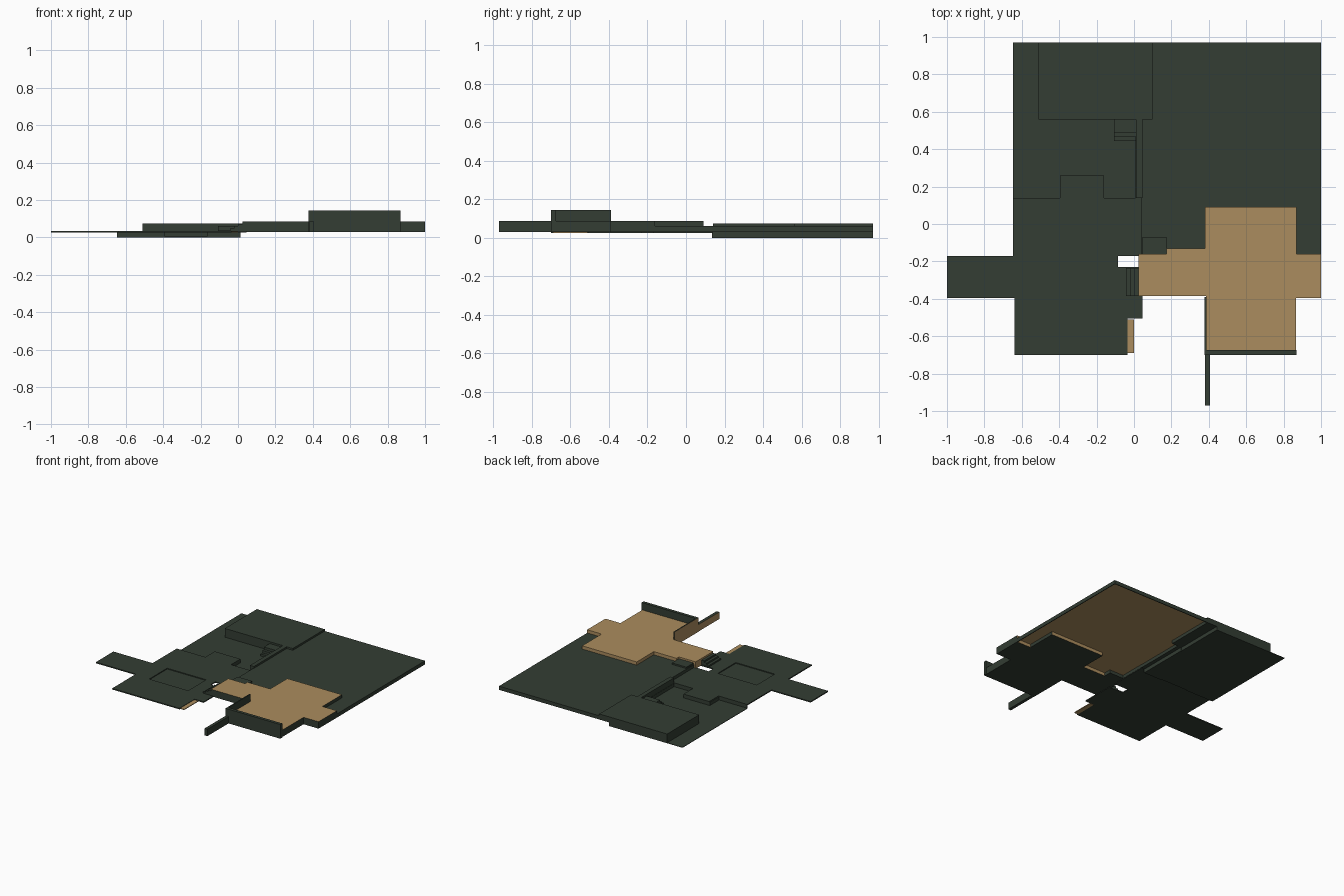
import bpy, bmesh


def material(name, rgb):
    m = bpy.data.materials.new(name)
    m.diffuse_color = (*rgb, 1)
    return m


GREEN = material("dark_green", (0.033, 0.047, 0.033))
TAN = material("tan", (0.41, 0.265, 0.112))


def prism(name, pts, z0, z1, mat=GREEN, second=None, rule=None):
    """Extrude an outline from z0 to z1; faces whose normal meets rule get the second colour."""
    bm = bmesh.new()
    base = bm.faces.new([bm.verts.new((x, y, z0)) for x, y in pts])
    ext = bmesh.ops.extrude_face_region(bm, geom=[base], use_keep_orig=True)
    for v in ext["geom"]:
        if isinstance(v, bmesh.types.BMVert):
            v.co.z = z1
    bmesh.ops.recalc_face_normals(bm, faces=bm.faces)
    bm.normal_update()
    if rule:
        for f in bm.faces:
            f.material_index = 1 if rule(f.normal) else 0
    me = bpy.data.meshes.new(name)
    bm.to_mesh(me)
    bm.free()
    me.materials.append(mat)
    if second:
        me.materials.append(second)
    ob = bpy.data.objects.new(name, me)
    bpy.context.collection.objects.link(ob)
    return ob


def box(name, x0, x1, y0, y1, z0, z1, *args):
    return prism(name, [(x0, y0), (x1, y0), (x1, y1), (x0, y1)], z0, z1, *args)


# Raised lawn: thin sheet, tan underneath, wrapped around the house floor
prism("upper_lawn",
      [(0.045, -0.16), (0.175, -0.16), (0.175, -0.13), (0.38, -0.13), (0.38, 0.09),
       (0.87, 0.09), (0.87, -0.16), (1, -0.16), (1, 0.97), (0.10, 0.97),
       (0.10, 0.56), (0.045, 0.56)],
      0.056, 0.06, GREEN, TAN, lambda n: n.z < -0.5)
box("lawn_skirt_right", 0.994, 1, -0.16, 0.97, 0.03, 0.06)
box("lawn_skirt_back", 0.10, 1, 0.964, 0.97, 0.03, 0.06)
box("lawn_skirt_left", 0.041, 0.047, -0.16, 0.14, 0.03, 0.06)

# House floor
prism("house_floor",
      [(0.025, -0.385), (0.385, -0.385), (0.385, -0.675), (0.865, -0.675),
       (0.865, -0.395), (1, -0.395), (1, -0.16), (0.87, -0.16), (0.87, 0.09),
       (0.38, 0.09), (0.38, -0.13), (0.175, -0.13), (0.175, -0.16), (0.025, -0.16)],
      0.03, 0.086, GREEN, TAN,
      lambda n: n.z > 0.5 or n.y > 0.5 or n.x < -0.5)
box("lawn_step", 0.045, 0.175, -0.16, -0.07, 0.03, 0.072)

# Walls in front of the house, tan on the outer left face
def outer(n):
    return n.x < -0.5


box("front_wall", 0.385, 0.87, -0.70, -0.675, 0.03, 0.145)
box("side_wall", 0.378, 0.387, -0.70, -0.39, 0.03, 0.145, GREEN, TAN, outer)
box("low_wall", 0.38, 0.405, -0.97, -0.70, 0.03, 0.086, GREEN, TAN, outer)

# Terrace with side path, notch beside the stairs and bay to the sunken lawn
terrace = prism("terrace",
      [(-1, -0.395), (-0.64, -0.395), (-0.64, -0.70), (-0.035, -0.70), (-0.035, -0.505),
       (0.045, -0.505), (0.045, -0.23), (-0.085, -0.23), (-0.085, -0.17), (0.045, -0.17),
       (0.045, 0.14), (-0.16, 0.14), (-0.16, 0.26), (-0.39, 0.26), (-0.39, 0.14),
       (-0.648, 0.14), (-0.648, -0.17), (-1, -0.17)],
      0.026, 0.035)
box("notch_edge", 0.035, 0.05, -0.24, -0.16, 0.03, 0.06)
box("tan_strip", -0.035, 0, -0.69, -0.51, 0.026, 0.032, TAN)

# Shallow pool recess
cutter = box("pool_cutter", -0.51, -0.16, -0.41, -0.18, 0.028, 0.06)
cutter.hide_render = True
cutter.hide_viewport = True
cut = terrace.modifiers.new("pool", 'BOOLEAN')
cut.operation = 'DIFFERENCE'
cut.solver = 'EXACT'
cut.object = cutter

# Stairs from the terrace to the house
for i in range(3):
    box(f"house_stair_{i + 1}", -0.043 + 0.022 * i, 0.03, -0.385, -0.235,
        0.03, 0.047 + 0.0125 * i)

# Sunken lawn and its retaining walls
box("sunken_lawn", -0.648, 0.01, 0.14, 0.97, 0, 0.004)
for i, (x0, x1, y0, y1) in enumerate([
        (-0.648, -0.39, 0.134, 0.14), (-0.396, -0.39, 0.14, 0.26),
        (-0.39, -0.16, 0.254, 0.26), (-0.166, -0.16, 0.14, 0.254),
        (-0.16, 0.01, 0.134, 0.14), (0.008, 0.014, 0.134, 0.56)]):
    box(f"retaining_wall_{i + 1}", x0, x1, y0, y1, 0, 0.031)
box("garden_wall", 0.01, 0.045, 0.14, 0.56, 0.03, 0.075)

# Back platform and its stairs
box("back_platform", -0.51, 0.01, 0.56, 0.97, 0, 0.075)
box("back_platform_end", 0.01, 0.10, 0.56, 0.97, 0.03, 0.075)
for i in range(3):
    box(f"garden_stair_{i + 1}", -0.107, 0.01, 0.443 + 0.022 * i, 0.56,
        0, 0.02 + 0.02 * i)
